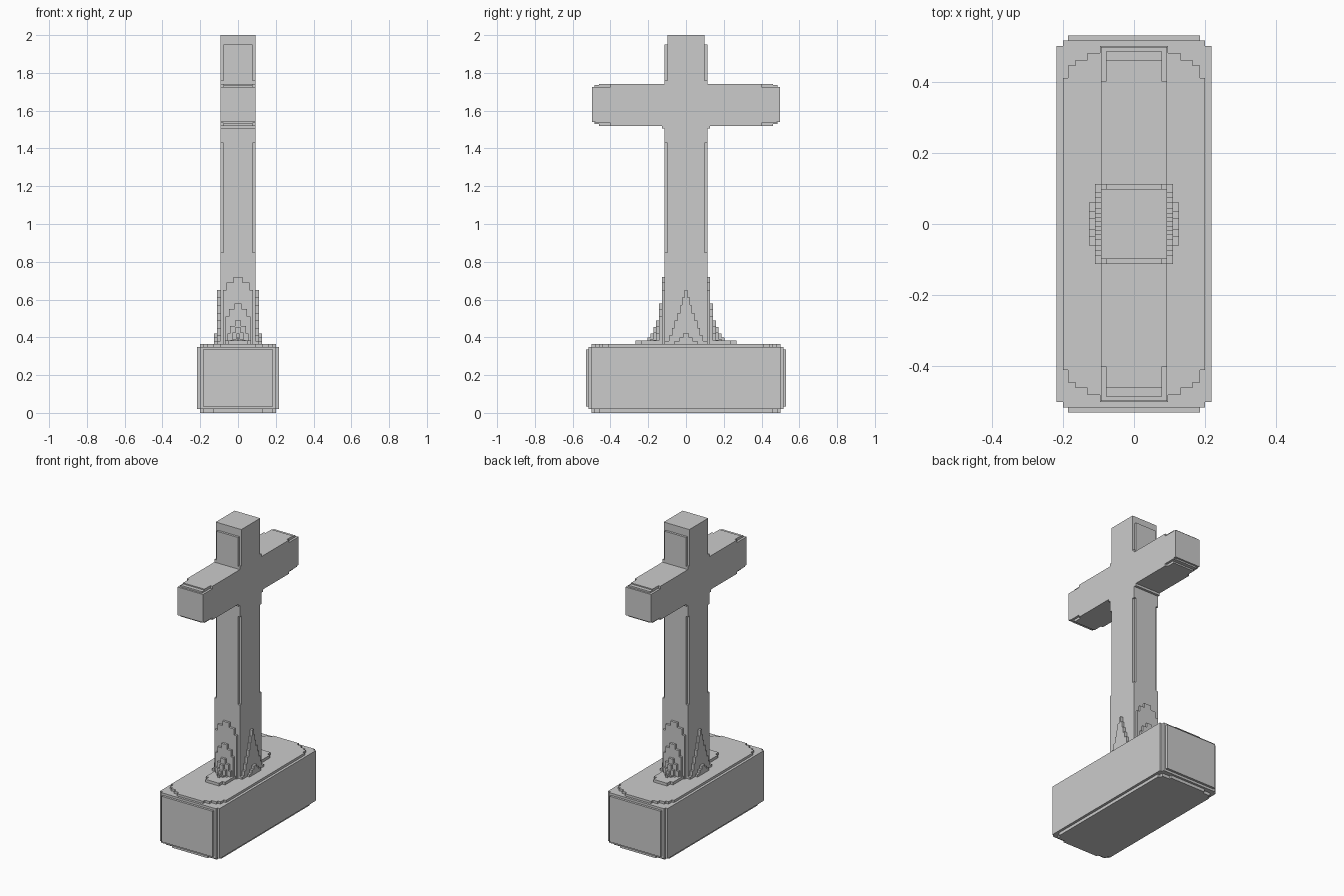
import bpy, bmesh

if "Cube" in bpy.data.objects:
    bpy.data.objects.remove(bpy.data.objects["Cube"])


def stepped_solid(name, boxes):
    """Fuse axis-aligned boxes (x0,x1,y0,y1,z0,z1) into one clean outer skin."""
    axes = [sorted({round(v, 4) for b in boxes for v in b[2 * a:2 * a + 2]}) for a in range(3)]
    idx = [{v: i for i, v in enumerate(ax)} for ax in axes]
    cells = set()
    for b in boxes:
        r = [range(idx[a][round(b[2 * a], 4)], idx[a][round(b[2 * a + 1], 4)]) for a in range(3)]
        cells.update((i, j, k) for i in r[0] for j in r[1] for k in r[2])
    bm = bmesh.new()
    verts = {}

    def vert(p):
        if p not in verts:
            verts[p] = bm.verts.new([axes[a][p[a]] for a in range(3)])
        return verts[p]

    for c in cells:
        for a in range(3):
            u, w = (a + 1) % 3, (a + 2) % 3
            for side in (0, 1):
                n = list(c)
                n[a] += 1 if side else -1
                if tuple(n) in cells:
                    continue
                ring = []
                for du, dw in ((0, 0), (1, 0), (1, 1), (0, 1)):
                    p = list(c)
                    p[a] += side
                    p[u] += du
                    p[w] += dw
                    ring.append(vert(tuple(p)))
                bm.faces.new(ring if side else ring[::-1])
    mesh = bpy.data.meshes.new(name)
    bm.to_mesh(mesh)
    bm.free()
    obj = bpy.data.objects.new(name, mesh)
    bpy.context.collection.objects.link(obj)
    return obj


def block(hx, hy, z0, z1):
    return (-hx, hx, -hy, hy, z0, z1)


# Plinth: core with stepped edges, rounded-off top and bottom layers
plinth = [block(.217, .5, .02, .35), block(.2, .515, .02, .35), block(.185, .53, .035, .335)]
for hx, hy in ((.2, .41), (.185, .445), (.165, .46), (.13, .48), (.095, .5)):
    plinth.append(block(hx, hy, .35, .365))
for hx, hy in ((.2, .46), (.185, .485), (.13, .5)):
    plinth.append(block(hx, hy, 0, .02))
stepped_solid("plinth", plinth)

# Upright: full section with notched corners along the middle and top
cross = [block(.093, .098, .365, 2.0),
         block(.093, .113, .365, .85),
         block(.078, .113, .85, 1.95),
         block(.093, .113, 1.43, 1.76),
         block(.093, .128, 1.505, 1.52)]

# Cross arms with stepped ends
cross += [block(.093, .48, 1.535, 1.725),
          block(.093, .497, 1.54, 1.725),
          block(.093, .4, 1.52, 1.742),
          block(.078, .46, 1.52, 1.742),
          block(.078, .485, 1.53, 1.735)]

# Flare on the broad faces: narrowing tongue, then a low second layer
for hy, z in ((.113, .38), (.09, .41), (.075, .45), (.06, .49),
              (.045, .53), (.03, .57), (.02, .61), (.008, .65)):
    cross.append(block(.11, hy, .365, z))
for hy, z in ((.06, .38), (.035, .4), (.015, .42)):
    cross.append(block(.127, hy, .365, z))

# Flare on the narrow faces: arched layers stepping outwards
for hy, top, hx in ((.128, .72, .08), (.143, .58, .065), (.158, .49, .055),
                    (.173, .455, .04), (.188, .42, .03), (.204, .4, .02)):
    for f, drop in ((1, .07), (.75, .03), (.3, 0)):
        cross.append(block(hx * f, hy, .365, max(top - drop, .38)))
cross.append(block(.07, .235, .365, .383))
cross.append(block(.05, .268, .365, .383))
stepped_solid("cross", cross)
